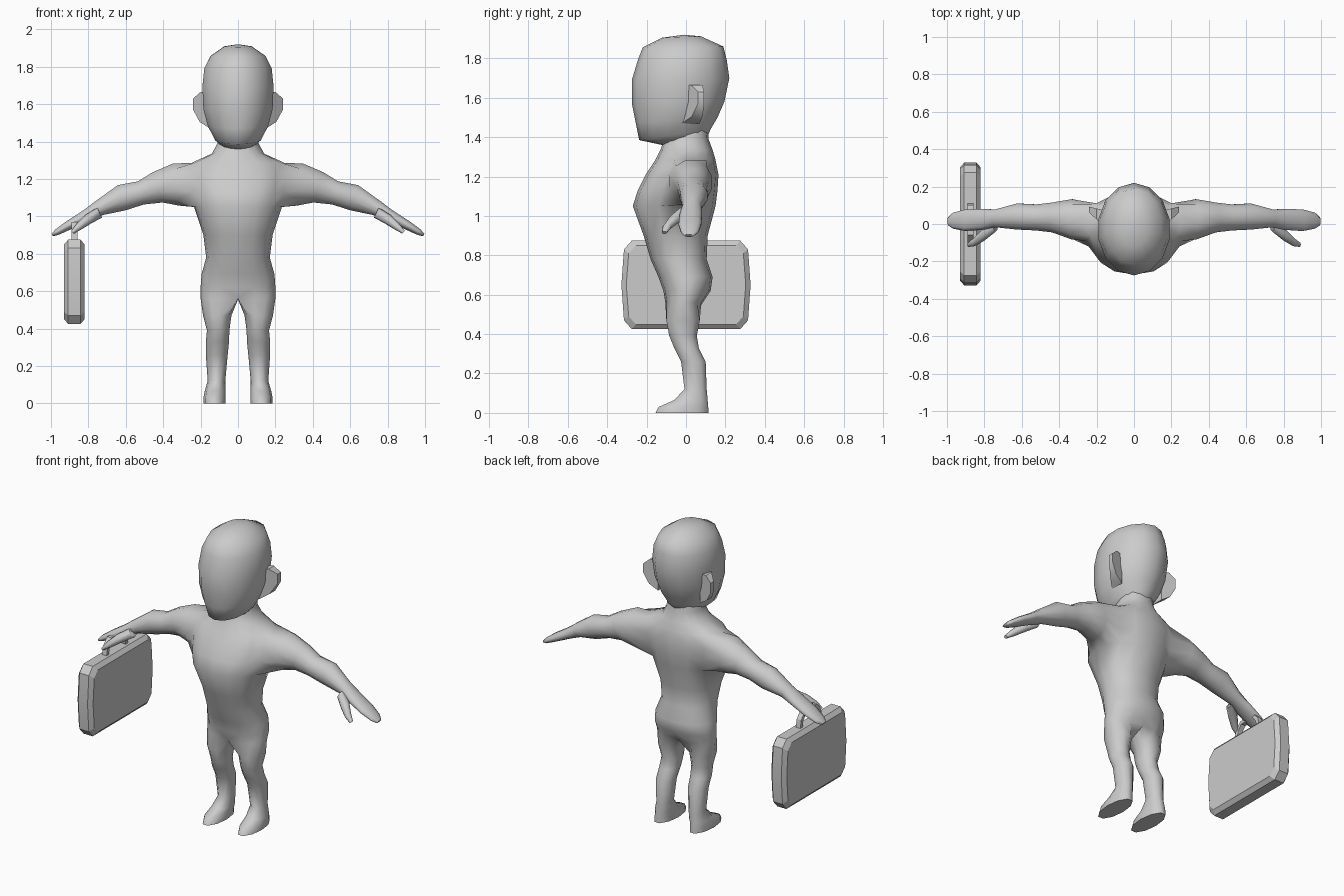
import bpy, bmesh
from math import sin, cos, radians, pi
from mathutils import Vector

cube = bpy.data.objects.get("Cube")
if cube:
    bpy.data.objects.remove(cube, do_unlink=True)

GREY = (0.6, 0.6, 0.6, 1)
grey = bpy.data.materials.new("plain grey")
grey.use_nodes = True
grey.diffuse_color = GREY
grey.node_tree.nodes["Principled BSDF"].inputs["Base Color"].default_value = GREY


def bridge(bm, a, b, closed=True):
    n = len(a)
    for i in range(n if closed else n - 1):
        j = (i + 1) % n
        bm.faces.new((a[i], a[j], b[j], b[i]))


def loft(bm, rings, start=None, cap_end=True, cap_start=False):
    """Skin a list of closed point rings, optionally growing from existing vertices."""
    prev = start
    for pts in rings:
        ring = [bm.verts.new(p) for p in pts]
        if prev:
            bridge(bm, prev, ring)
        elif cap_start:
            bm.faces.new(ring)
        prev = ring
    if cap_end:
        bm.faces.new(prev)
    return prev


def finish(bm, name, mirror=False, angle=60):
    if mirror:
        geom = bm.verts[:] + bm.edges[:] + bm.faces[:]
        copy = bmesh.ops.duplicate(bm, geom=geom)["geom"]
        for v in copy:
            if isinstance(v, bmesh.types.BMVert):
                v.co.x *= -1
        bmesh.ops.reverse_faces(bm, faces=[f for f in copy if isinstance(f, bmesh.types.BMFace)])
        bmesh.ops.remove_doubles(bm, verts=bm.verts, dist=0.0005)
    bmesh.ops.recalc_face_normals(bm, faces=bm.faces)
    mesh = bpy.data.meshes.new(name)
    bm.to_mesh(mesh)
    bm.free()
    mesh.materials.append(grey)
    mesh.shade_smooth()
    mesh.set_sharp_from_angle(angle=radians(angle))
    ob = bpy.data.objects.new(name, mesh)
    bpy.context.collection.objects.link(ob)
    return ob


def tube_ring(x, y, z, ry, rz, tilt, n=12, first=225):
    """Ring around a limb that runs outwards along x, leaning by tilt."""
    out = []
    for i in range(n):
        a = radians(first + i * 360 / n)
        u, v = ry * cos(a) * 1.06, rz * sin(a)
        out.append((x + v * sin(radians(tilt)), y + u, z + v * cos(radians(tilt))))
    return out


# Body: half a torso, with the arm and leg grown out of it, then mirrored
bm = bmesh.new()
torso = [  # height, half width, front, back
    (.56, .20, -.105, .085), (.62, .20, -.115, .125), (.69, .195, -.14, .135),
    (.78, .17, -.18, .105), (.90, .185, -.215, .11), (1.05, .235, -.27, .15),
    (1.13, .26, -.245, .16), (1.21, .27, -.205, .165), (1.285, .25, -.155, .15),
    (1.335, .14, -.13, .135), (1.39, .11, -.11, .115), (1.47, .10, -.10, .11)]
rows = []
for z, w, f, b in torso:
    row = []
    for k in range(9):
        t = pi * k / 8
        x = 0 if k in (0, 8) else w * sin(t) ** 0.85
        row.append(bm.verts.new((x, (f + b) / 2 - (b - f) / 2 * cos(t), z)))
    rows.append(row)
for r in range(len(rows) - 1):
    for k in range(8):
        if not (5 <= r < 8 and 3 <= k < 6):      # leave the arm opening
            bm.faces.new((rows[r][k], rows[r][k + 1], rows[r + 1][k + 1], rows[r + 1][k]))

socket = [rows[5][k] for k in range(3, 7)] + [rows[6][6], rows[7][6]]
socket += [rows[8][k] for k in range(6, 2, -1)] + [rows[7][3], rows[6][3]]
arm = [  # x, y, z, half depth, half height, lean
    (.33, .025, 1.17, .105, .118, 8), (.43, .035, 1.155, .078, .088, 18),
    (.52, .035, 1.125, .068, .066, 14), (.62, .04, 1.10, .068, .073, 18),
    (.74, .03, 1.045, .046, .044, 28), (.81, .025, 1.005, .055, .033, 30),
    (.90, .02, .955, .056, .026, 32), (.965, .018, .917, .042, .018, 32),
    (.993, .015, .90, .022, .008, 32)]
loft(bm, [tube_ring(*s) for s in arm], socket)

hip = rows[0] + [bm.verts.new((0, -.01, .555))]
leg = [  # height, inner x, outer x, front, back
    (.47, .035, .187, -.10, .07), (.39, .046, .166, -.085, .055),
    (.33, .048, .172, -.06, .065), (.26, .055, .172, -.025, .10),
    (.12, .068, .162, -.008, .105), (.065, .066, .178, -.06, .11),
    (.03, .066, .185, -.14, .113), (0, .066, .185, -.155, .115)]
rings = []
for z, xi, xo, f, b in leg:
    angles = [radians(90 + (k - 4) * 36) for k in range(10)]
    rings.append([((xi + xo) / 2 + (xo - xi) / 2 * sin(a),
                   (f + b) / 2 - (b - f) / 2 * cos(a) * 1.05, z) for a in angles])
loft(bm, rings, hip)
finish(bm, "body", mirror=True, angle=70)

# Thumbs
bm = bmesh.new()
thumb = [(.74, -.01, 1.02, .03, .03, 25), (.80, -.055, .985, .032, .028, 40),
         (.85, -.095, .945, .022, .02, 45), (.885, -.11, .915, .012, .01, 45)]
loft(bm, [tube_ring(*s, n=8) for s in thumb], cap_start=True)
finish(bm, "thumbs", mirror=True)

# Head
bm = bmesh.new()
head = [  # front height, back height, half width, front, back
    (1.36, 1.38, .08, -.12, .10), (1.385, 1.44, .125, -.238, .125),
    (1.47, 1.50, .165, -.255, .16), (1.57, 1.58, .19, -.275, .195),
    (1.69, 1.70, .195, -.275, .22), (1.79, 1.79, .185, -.245, .207),
    (1.855, 1.86, .15, -.22, .19), (1.905, 1.912, .075, -.12, .075)]
rings = []
for zf, zb, w, f, b in head:
    ring = []
    for k in range(14):
        c = cos(2 * pi * k / 14)
        ring.append((w * sin(2 * pi * k / 14), (f + b) / 2 - (b - f) / 2 * c,
                     (zf + zb) / 2 + (zb - zf) / 2 * -c))
    rings.append(ring)
crown = loft(bm, rings, cap_end=False, cap_start=True)
peak = bm.verts.new((0, -.01, 1.92))
for i in range(14):
    bm.faces.new((crown[i], crown[(i + 1) % 14], peak))
finish(bm, "head", angle=70)

# Ears: tapered plates that flare backwards
bm = bmesh.new()
outline = [(.15, 1.66), (.20, 1.665), (.24, 1.63), (.24, 1.57), (.205, 1.505), (.15, 1.47)]
loft(bm, [[(x, -.02 + (x - .15) * .9, z) for x, z in outline],
          [(x, .07 + (x - .15) * .25, z) for x, z in outline]], cap_start=True)
finish(bm, "ears", mirror=True, angle=40)

# Briefcase: chamfered slab with a slightly narrower face on each side
bm = bmesh.new()
corner = [(.315, .18), (.275, .225), (-.275, .225), (-.315, .18), (-.328, 0)]
profile = [(.328, 0)] + corner + [(y, -z) for y, z in corner[3::-1]]
rings = []
for x, inset in ((-.93, .025), (-.908, 0), (-.842, 0), (-.82, .025)):
    rings.append([(x, y * (1 - inset / .33), .65 + z * (1 - inset / .225)) for y, z in profile])
loft(bm, rings, cap_start=True)
finish(bm, "briefcase", angle=20)

# Briefcase handle: square bar swept along an arch
bm = bmesh.new()
rings = []
for y, z, t in ((.10, .86, 0), (.09, .92, 25), (.055, .96, 65),
                (-.055, .96, 115), (-.09, .92, 155), (-.10, .86, 180)):
    side = Vector((0, cos(radians(t)), sin(radians(t)))) * .012
    mid = Vector((-.875, y, z))
    wide = Vector((.016, 0, 0))
    rings.append([mid + side + wide, mid + side - wide, mid - side - wide, mid - side + wide])
loft(bm, rings, cap_start=True)
finish(bm, "briefcase_handle", angle=30)
